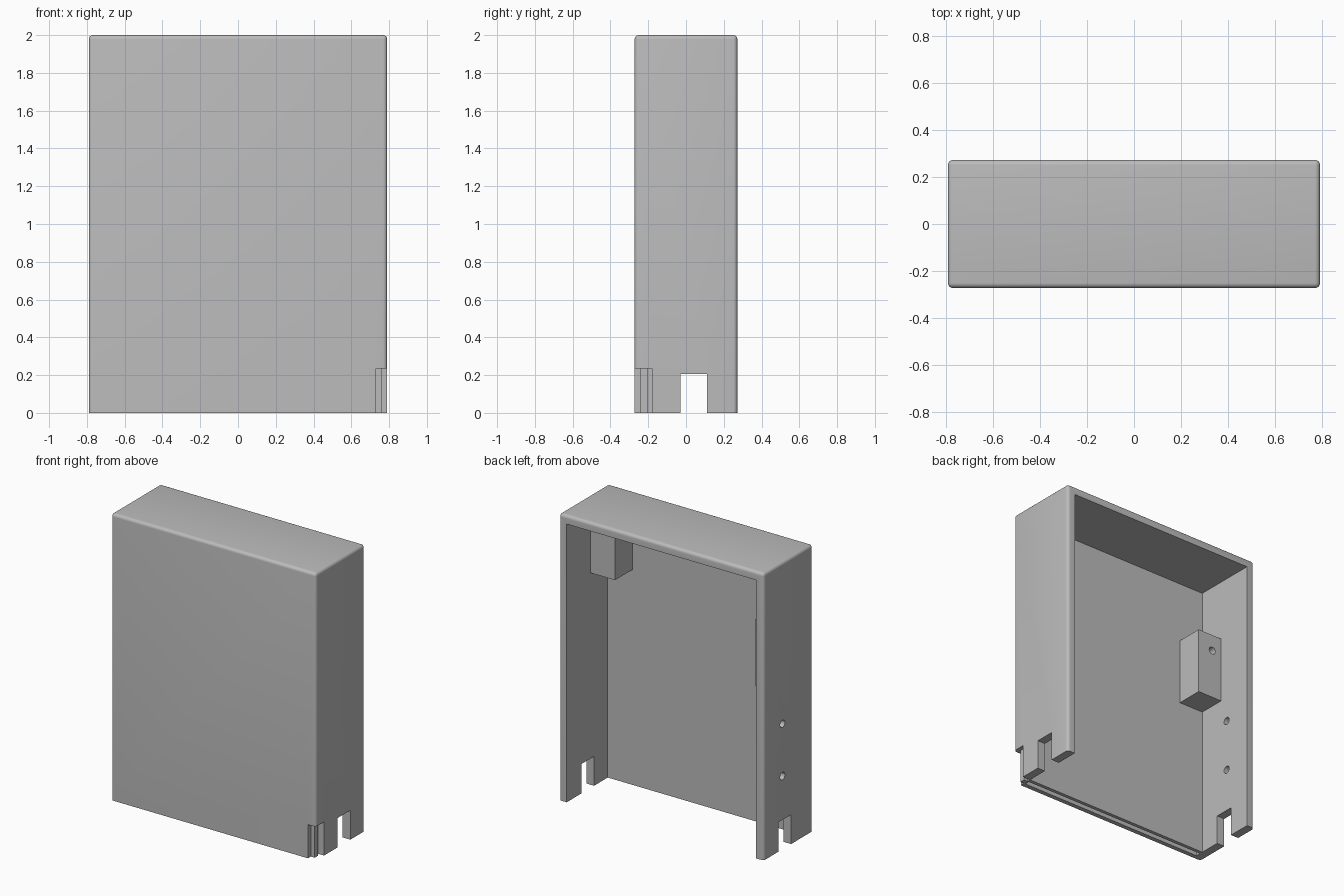
import bpy, bmesh, math
from mathutils import Matrix, Vector

default = bpy.data.objects.get("Cube")
if default:
    bpy.data.objects.remove(default, do_unlink=True)

# Single plastic colour
grey = bpy.data.materials.new("grey_plastic")
grey.use_nodes = True
grey.diffuse_color = (0.5, 0.5, 0.5, 1)
grey.node_tree.nodes["Principled BSDF"].inputs["Base Color"].default_value = (0.5, 0.5, 0.5, 1)

W, D, H = 0.79, 0.272, 2.0      # half width, half depth, height
IN_X, IN_Y, IN_Z = 0.73, -0.18, 1.94   # inner wall, panel and roof planes


def finish(name, bm):
    mesh = bpy.data.meshes.new(name)
    bmesh.ops.recalc_face_normals(bm, faces=bm.faces)
    bm.to_mesh(mesh)
    bm.free()
    mesh.materials.append(grey)
    obj = bpy.data.objects.new(name, mesh)
    bpy.context.collection.objects.link(obj)
    return obj


def box(name, lo, hi, radius=0):
    bm = bmesh.new()
    lo, hi = Vector(lo), Vector(hi)
    bmesh.ops.create_cube(bm, size=1, matrix=Matrix.Translation((lo + hi) / 2)
                          @ Matrix.Diagonal((*(hi - lo), 1)))
    if radius:
        # Round everything except the open bottom rim
        edges = [e for e in bm.edges if max(v.co.z for v in e.verts) > lo.z + 0.01]
        bmesh.ops.bevel(bm, geom=edges, offset=radius, segments=5,
                        profile=0.5, affect='EDGES')
    return finish(name, bm)


def rod(name, centre, radius, length, axis):
    bm = bmesh.new()
    turn = Matrix.Rotation(math.pi / 2, 4, 'Y' if axis == 'X' else 'X')
    bmesh.ops.create_cone(bm, cap_ends=True, segments=24, radius1=radius, radius2=radius,
                          depth=length, matrix=Matrix.Translation(centre) @ turn)
    return finish(name, bm)


def select(obj):
    bpy.ops.object.select_all(action='DESELECT')
    obj.select_set(True)
    bpy.context.view_layer.objects.active = obj


def cut(obj, cutters):
    select(obj)
    for cutter in cutters:
        cutter.hide_render = True
        mod = obj.modifiers.new("cut", 'BOOLEAN')
        mod.operation = 'DIFFERENCE'
        mod.solver = 'EXACT'
        mod.object = cutter
        bpy.ops.object.modifier_apply(modifier=mod.name)
        bpy.data.objects.remove(cutter, do_unlink=True)


# Shell: rounded cover, open at the back and the bottom
shell = box("cover_shell", (-W, -D, 0), (W, D, H), 0.022)
cutters = [
    box("cavity", (-IN_X, IN_Y, -0.1), (IN_X, 0.5, IN_Z)),
    box("cable_slots", (-1, -0.03, -0.1), (1, 0.11, 0.205)),
    box("corner_notch", (IN_X, -0.5, -0.1), (1, IN_Y, 0.235)),
    box("rim_groove", (-IN_X, -0.24, -0.1), (IN_X + 0.01, -0.205, 0.03)),
]
# Screw holes through one side wall
for z in (0.51, 0.875):
    cutters.append(rod("side_hole", (-W, 0.065, z), 0.026, 0.3, 'X'))
cut(shell, cutters)

# Tongue standing in the corner notch
tongue = box("corner_tongue", (IN_X - 0.01, -0.24, 0), (0.76, -0.205, 0.24))

# Screw bosses in the corners between the front panel and the side walls
bosses = []
for name, side, z0, z1 in (("left_boss", 1, 1.5, IN_Z + 0.01), ("right_boss", -1, 1.05, 1.515)):
    a, b = sorted((side * 0.54, side * (IN_X + 0.01)))
    boss = box(name, (a, IN_Y - 0.01, z0), (b, 0.01, z1))
    cut(boss, [rod("boss_hole", (side * 0.655, 0.01, z0 + 0.35), 0.026, 0.2, 'Y')])
    bosses.append(boss)

for obj in [shell, tongue] + bosses:
    select(obj)
    bpy.ops.object.shade_smooth_by_angle(angle=math.radians(30))
